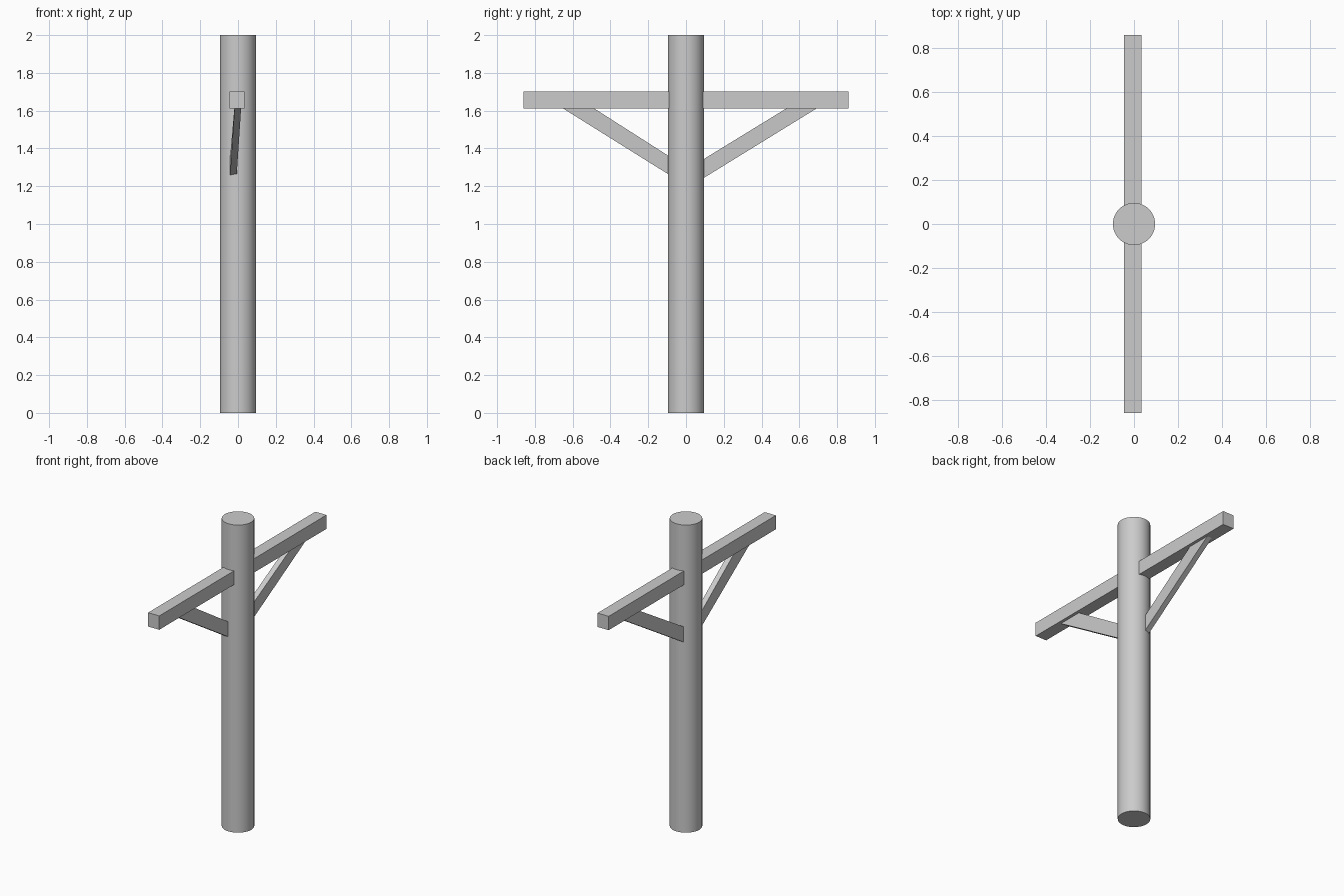
import bpy, bmesh

if "Cube" in bpy.data.objects:
    bpy.data.objects.remove(bpy.data.objects["Cube"])


def prism(name, lower, upper, x_in, x_out, width):
    """Beam from an inner to an outer end; lower/upper are (y, z) edge lines."""
    bm = bmesh.new()
    rings = []
    for i, x in ((0, x_in), (1, x_out)):
        rings.append([bm.verts.new((x + dx, *p)) for dx, p in (
            (0, lower[i]), (width, lower[i]), (width, upper[i]), (0, upper[i]))])
    a, b = rings
    bm.faces.new(a)
    bm.faces.new(b[::-1])
    for i in range(4):
        j = (i + 1) % 4
        bm.faces.new((a[j], a[i], b[i], b[j]))
    bmesh.ops.recalc_face_normals(bm, faces=bm.faces)
    mesh = bpy.data.meshes.new(name)
    bm.to_mesh(mesh)
    bm.free()
    ob = bpy.data.objects.new(name, mesh)
    bpy.context.collection.objects.link(ob)
    return ob


def brace(name, side, low_y, low_z, up_y, up_z):
    """Slanting brace from inside the post up into the crossbar."""
    def line(y, z, slope=0.62):
        inner = (side * 0.06, 1.611 - slope * (y - 0.06))
        outer = (side * (y + 0.04 / slope), 1.651)
        return inner, outer
    slope_low = (1.611 - low_z) / (low_y - 0.096)
    slope_up = (1.611 - up_z) / (up_y - 0.096)
    return prism(name, line(low_y, low_z, slope_low), line(up_y, up_z, slope_up),
                 -0.043, -0.016, 0.035)


# round post
bpy.ops.mesh.primitive_cylinder_add(vertices=48, radius=0.096, depth=2, location=(0, 0, 1))
post = bpy.context.object
post.name = "post"
bpy.ops.object.shade_smooth_by_angle()

# crossbar through the post
prism("crossbar", ((-0.859, 1.612), (0.859, 1.612)), ((-0.859, 1.702), (0.859, 1.702)),
      -0.045, -0.045, 0.08)

# diagonal braces
brace("front_brace", -1, 0.65, 1.265, 0.485, 1.363)
brace("back_brace", 1, 0.69, 1.245, 0.53, 1.345)
